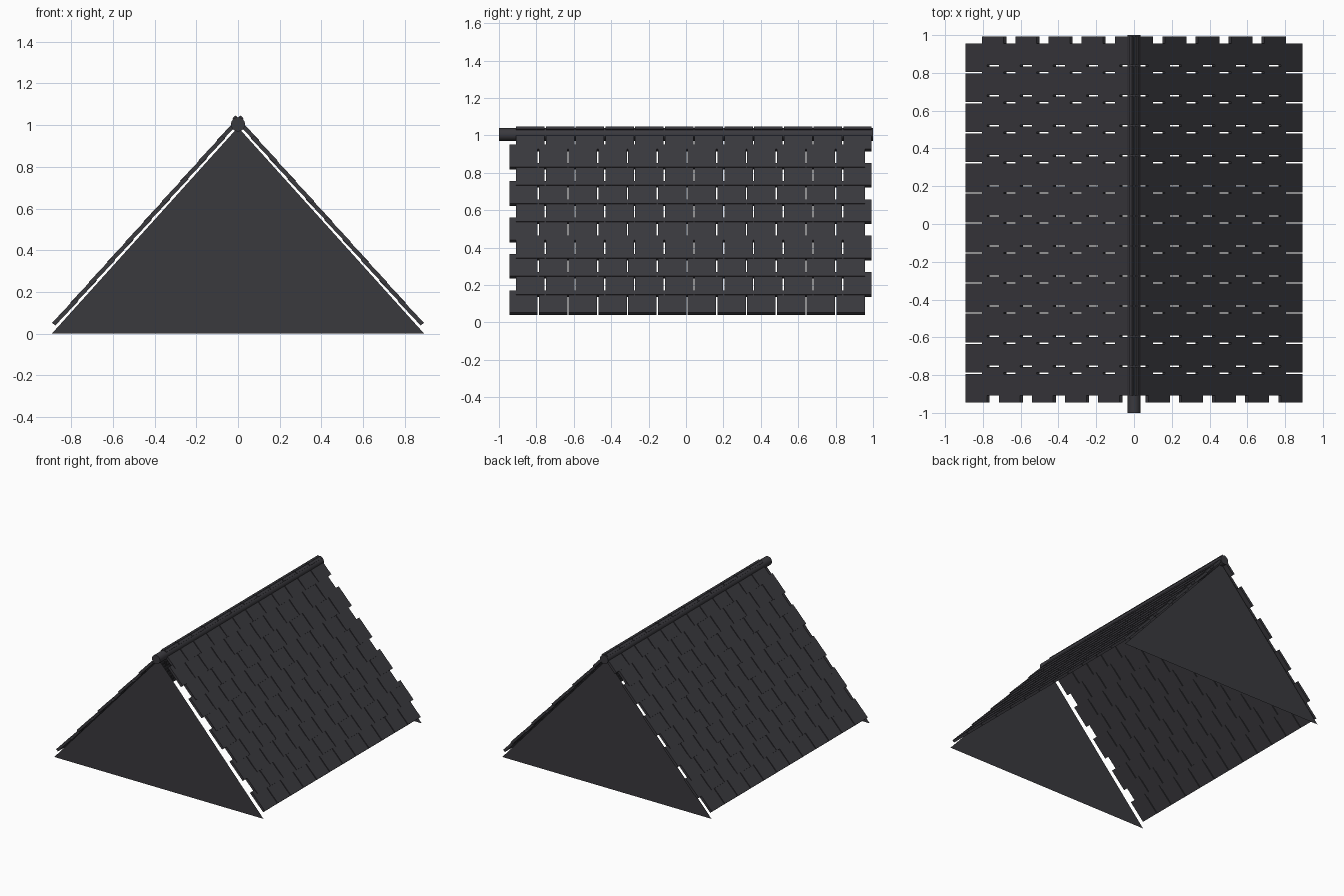
import bpy, bmesh, math
from mathutils import Vector

if "Cube" in bpy.data.objects:
    bpy.data.objects.remove(bpy.data.objects["Cube"])

HALF, APEX = 0.893, 0.99          # gable half width and height
GABLE_Y = 0.965
ROWS, COLS = 10, 12
PITCH_S, TILE_L = 0.131, 0.164    # row spacing and tile length up the slope
PITCH_Y, GAP = 0.159, 0.007       # column spacing and joint between tiles

slate = bpy.data.materials.new("dark slate")
slate.diffuse_color = (0.042, 0.041, 0.048, 1)
slate.use_nodes = True
slate.node_tree.nodes["Principled BSDF"].inputs["Base Color"].default_value = slate.diffuse_color


def finish(name, bm):
    bmesh.ops.recalc_face_normals(bm, faces=bm.faces)
    mesh = bpy.data.meshes.new(name)
    bm.to_mesh(mesh)
    bm.free()
    mesh.materials.append(slate)
    obj = bpy.data.objects.new(name, mesh)
    bpy.context.collection.objects.link(obj)
    return obj


def add_prism(bm, profile, y0, y1):
    """Extrude a four-point x/z profile from y0 to y1."""
    a = [bm.verts.new((x, y0, z)) for x, z in profile]
    b = [bm.verts.new((x, y1, z)) for x, z in profile]
    bm.faces.new(a)
    bm.faces.new(b[::-1])
    for i in range(4):
        j = (i + 1) % 4
        bm.faces.new((a[i], b[i], b[j], a[j]))


# Slope directions: s runs up the slope, n points out of it
up = Vector((HALF, APEX)).normalized()
out = Vector((-up.y, up.x))


def slope_point(side, s, n):
    p = Vector((-HALF, 0)) + up * s + out * n
    return (p.x * side, p.y)


# Tiled slopes: staggered rows, lower edge slightly lifted over the row below
for name, side in (("left_roof_tiles", 1), ("right_roof_tiles", -1)):
    bm = bmesh.new()
    for r in range(ROWS):
        s0 = 0.04 + r * PITCH_S
        s1 = s0 + TILE_L
        profile = [slope_point(side, s0, 0.014), slope_point(side, s1, 0.010),
                   slope_point(side, s1, 0.030), slope_point(side, s0, 0.034)]
        start = -0.945 if r % 2 == 0 else -0.908
        for c in range(COLS):
            y = start + c * PITCH_Y
            add_prism(bm, profile, y, y + PITCH_Y - GAP)
    finish(name, bm)

# Thin triangular end walls
for name, y in (("front_gable", -GABLE_Y), ("back_gable", GABLE_Y)):
    bm = bmesh.new()
    pts = [(-HALF, y, 0), (HALF, y, 0), (0, y, APEX)]
    if y > 0:
        pts.reverse()
    bm.faces.new([bm.verts.new(p) for p in pts])
    mesh_obj = finish(name, bm)
    # keep the wall facing outwards
    if mesh_obj.data.polygons[0].normal.y * y < 0:
        mesh_obj.data.flip_normals()

# Round ridge pole
bpy.ops.mesh.primitive_cylinder_add(vertices=24, radius=0.034, depth=2.0,
                                    location=(0, 0, 1.004),
                                    rotation=(math.pi / 2, 0, 0))
pole = bpy.context.object
pole.name = "ridge_pole"
pole.data.materials.append(slate)
bpy.ops.object.shade_smooth_by_angle(angle=math.radians(40))
